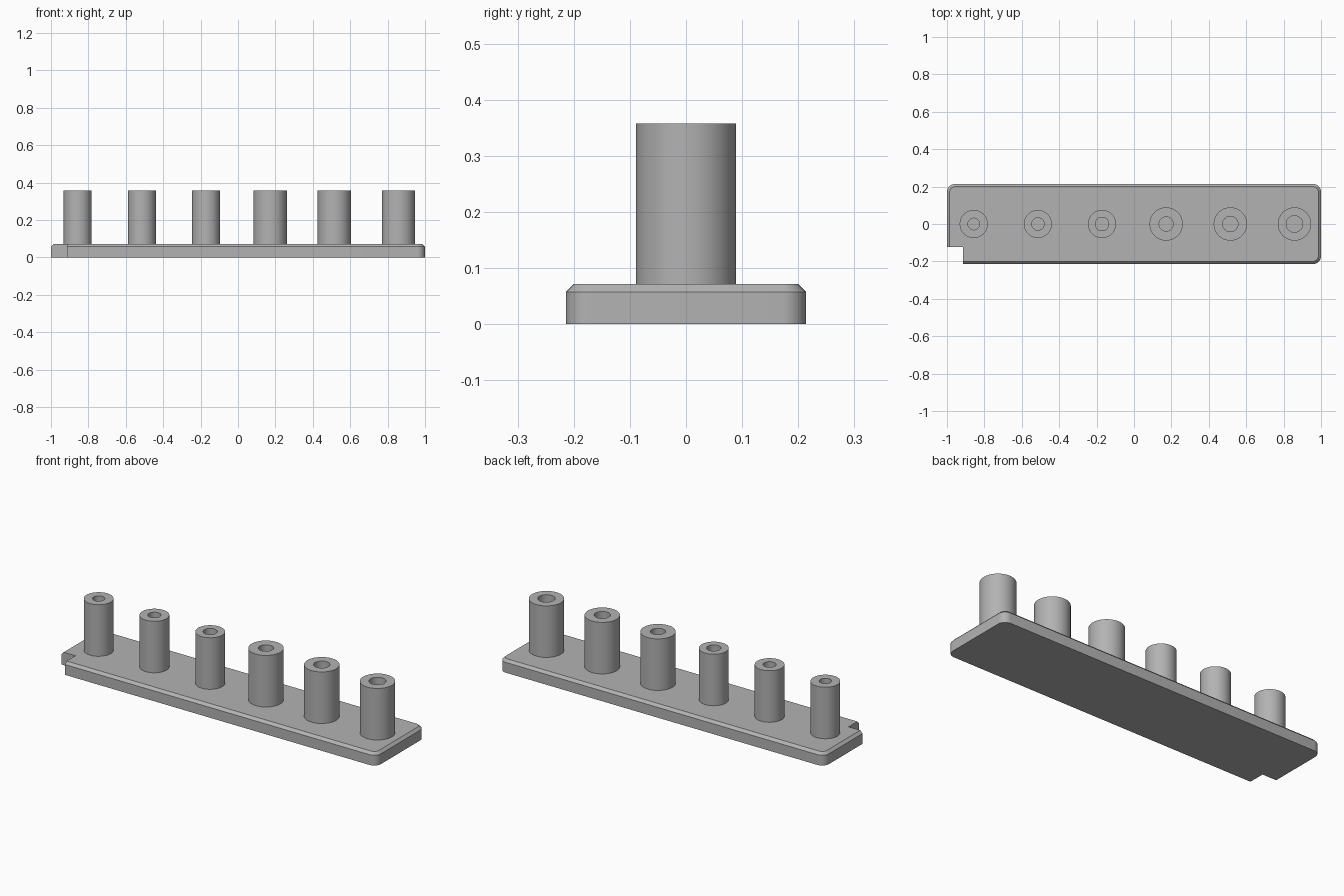
import bpy, bmesh, math

if "Cube" in bpy.data.objects:
    bpy.data.objects.remove(bpy.data.objects["Cube"])

grey = bpy.data.materials.new("plain grey")
grey.diffuse_color = (0.45, 0.45, 0.45, 1)
grey.use_nodes = True
grey.node_tree.nodes["Principled BSDF"].inputs["Base Color"].default_value = grey.diffuse_color

HALF_X, HALF_Y = 1.0, 0.214
PLATE_TOP, CHAMFER, CORNER = 0.0715, 0.0143, 0.043
POST_TOP = 0.358


def make_object(name, bm):
    bmesh.ops.recalc_face_normals(bm, faces=bm.faces)
    mesh = bpy.data.meshes.new(name)
    bm.to_mesh(mesh)
    bm.free()
    mesh.materials.append(grey)
    obj = bpy.data.objects.new(name, mesh)
    bpy.context.collection.objects.link(obj)
    return obj


def smooth(obj):
    bpy.ops.object.select_all(action='DESELECT')
    obj.select_set(True)
    bpy.context.view_layer.objects.active = obj
    bpy.ops.object.shade_smooth_by_angle(angle=math.radians(30))


def bridge(bm, a, b):
    for i in range(len(a)):
        j = (i + 1) % len(a)
        bm.faces.new((a[i], a[j], b[j], b[i]))


def rounded_loop(bm, inset, z, steps=8):
    """Rounded rectangle ring; insetting keeps the corner centres."""
    ring = []
    for k, (sx, sy) in enumerate(((1, 1), (-1, 1), (-1, -1), (1, -1))):
        for i in range(steps + 1):
            a = math.pi / 2 * (k + i / steps)
            ring.append(bm.verts.new((sx * (HALF_X - CORNER) + (CORNER - inset) * math.cos(a),
                                      sy * (HALF_Y - CORNER) + (CORNER - inset) * math.sin(a), z)))
    return ring


# Base plate with rounded corners and a chamfered top edge
bm = bmesh.new()
rings = [rounded_loop(bm, 0, 0), rounded_loop(bm, 0, PLATE_TOP - CHAMFER),
         rounded_loop(bm, CHAMFER, PLATE_TOP)]
bridge(bm, rings[0], rings[1])
bridge(bm, rings[1], rings[2])
bm.faces.new(rings[0])
bm.faces.new(rings[2])
plate = make_object("base_plate", bm)

# Square notch through the front left corner
bm = bmesh.new()
bmesh.ops.create_cube(bm, size=1)
x0, x1, y0, y1 = -1.1, -0.914, -0.3, -0.123
for v in bm.verts:
    v.co = (x1 if v.co.x > 0 else x0, y1 if v.co.y > 0 else y0, 0.2 if v.co.z > 0 else -0.1)
cutter = make_object("notch_cutter", bm)
cutter.hide_render = True
cutter.hide_viewport = True
cut = plate.modifiers.new("notch", 'BOOLEAN')
cut.operation = 'DIFFERENCE'
cut.solver = 'EXACT'
cut.object = cutter
smooth(plate)


# Hollow posts: outer wall, rim, bore and bore floor
def post(name, x, outer, bore, sides=64):
    bm = bmesh.new()
    loops = []
    for r, z in ((outer, PLATE_TOP), (outer, POST_TOP), (bore, POST_TOP), (bore, PLATE_TOP + 0.001)):
        loops.append([bm.verts.new((x + r * math.cos(2 * math.pi * i / sides),
                                    r * math.sin(2 * math.pi * i / sides), z)) for i in range(sides)])
    for a, b in zip(loops, loops[1:]):
        bridge(bm, a, b)
    bm.faces.new(loops[0])
    bm.faces.new(loops[-1])
    smooth(make_object(name, bm))


bores = (0.031, 0.033, 0.036, 0.038, 0.041, 0.044)
for i, bore in enumerate(bores):
    post(f"post_{i + 1}", -0.857 + 0.343 * i, 0.075 if i < 3 else 0.089, bore)
